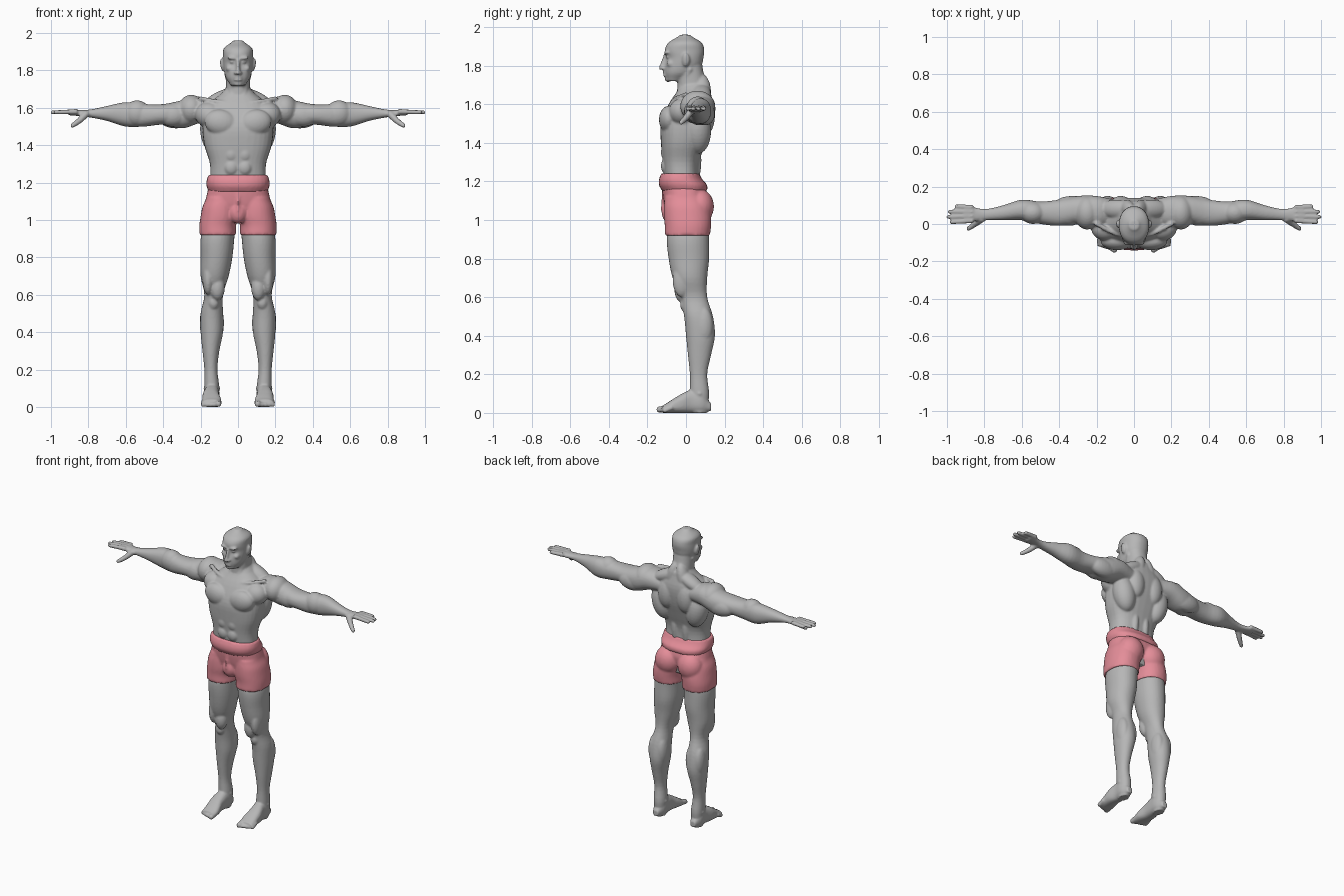
import bpy
import bmesh
import math
from mathutils import Matrix, Vector

start_cube = bpy.data.objects.get("Cube")
if start_cube:
    bpy.data.objects.remove(start_cube, do_unlink=True)


def material(name, colour):
    mat = bpy.data.materials.new(name)
    mat.use_nodes = True
    mat.diffuse_color = colour
    mat.node_tree.nodes["Principled BSDF"].inputs["Base Color"].default_value = colour
    return mat


def spline(rows, steps=4):
    """Smoothly interpolate the rows of a profile (Catmull-Rom)."""
    result = []
    for i in range(len(rows) - 1):
        before, start = rows[max(i - 1, 0)], rows[i]
        end, after = rows[i + 1], rows[min(i + 2, len(rows) - 1)]
        for step in range(steps):
            t = step / steps
            result.append([
                q + t / 2 * (r - p + t * (2 * p - 5 * q + 4 * r - s + t * (3 * (q - r) + s - p)))
                for p, q, r, s in zip(before, start, end, after)])
    return result + [list(rows[-1])]


def join_loops(bm, loops):
    """Join closed loops of vertices into a capped tube."""
    for low, high in zip(loops, loops[1:]):
        for j in range(len(low)):
            bm.faces.new((low[j - 1], low[j], high[j], high[j - 1]))
    bm.faces.new(loops[0])
    bm.faces.new(loops[-1])


def loft(bm, axis, start, end, rows, power=2.2, sides=32):
    """Evenly spaced sections; each row bounds a rounded section on the other two axes."""
    sections = spline(rows)
    loops = []
    for i, (a_low, a_high, b_low, b_high) in enumerate(sections):
        place = start + (end - start) * i / (len(sections) - 1)
        loop = []
        for j in range(sides):
            angle = math.tau * j / sides
            c, s = math.cos(angle), math.sin(angle)
            c = math.copysign(abs(c) ** (2 / power), c)
            s = math.copysign(abs(s) ** (2 / power), s)
            point = [(a_low + a_high + c * (a_high - a_low)) / 2,
                     (b_low + b_high + s * (b_high - b_low)) / 2]
            point.insert("xyz".index(axis), place)
            loop.append(bm.verts.new(point))
        loops.append(loop)
    join_loops(bm, loops)


def upright(bm, bottom, top, rows, power=2.2):
    """Symmetrical loft up the middle; rows hold half width, front and back."""
    loft(bm, "z", bottom, top, [(-half, half, front, back) for half, front, back in rows], power)


def blob(bm, centre, radii, tilt=0):
    """Ellipsoid; a positive tilt lowers its outer end."""
    matrix = (Matrix.Translation(centre)
              @ Matrix.Rotation(math.radians(tilt), 4, "Y")
              @ Matrix.Diagonal((*radii, 1)))
    bmesh.ops.create_uvsphere(bm, u_segments=24, v_segments=16, radius=1, matrix=matrix)


def tube(bm, points, start_radius, end_radius):
    """Round-ended tapering tube through a few points."""
    path = [Vector(point) for point in spline(points)]
    direction = path[-1] - path[0]
    side = direction.orthogonal().normalized()
    up = direction.cross(side).normalized()
    angles = [math.tau * j / 12 for j in range(12)]
    loops = []
    for i, point in enumerate(path):
        radius = start_radius + (end_radius - start_radius) * i / (len(path) - 1)
        loops.append([bm.verts.new(point + radius * (math.cos(angle) * side + math.sin(angle) * up))
                      for angle in angles])
    join_loops(bm, loops)
    blob(bm, path[-1], [end_radius] * 3)


def mirror_sides(bm):
    """Copy everything built so far to the right side."""
    copy = bmesh.ops.duplicate(bm, geom=bm.verts[:] + bm.edges[:] + bm.faces[:])["geom"]
    verts = [item for item in copy if isinstance(item, bmesh.types.BMVert)]
    bmesh.ops.scale(bm, vec=(-1, 1, 1), verts=verts)


def finish(bm, name, mat, voxel_size, smoothing):
    """Fuse the overlapping volumes into one smooth surface."""
    bmesh.ops.recalc_face_normals(bm, faces=bm.faces[:])
    mesh = bpy.data.meshes.new(name)
    bm.to_mesh(mesh)
    bm.free()
    mesh.materials.append(mat)
    mesh.shade_smooth()
    obj = bpy.data.objects.new(name, mesh)
    bpy.context.collection.objects.link(obj)
    fuse = obj.modifiers.new("fuse", "REMESH")
    fuse.mode = "VOXEL"
    fuse.voxel_size = voxel_size
    fuse.use_smooth_shade = True
    relax = obj.modifiers.new("relax", "SMOOTH")
    relax.factor = 0.5
    relax.iterations = smoothing


skin = material("grey skin", (0.47, 0.47, 0.47, 1))
cloth = material("pink cloth", (0.78, 0.27, 0.32, 1))
body = bmesh.new()

# Arm from inside the shoulder to the knuckles
loft(body, "x", .1, .9, [
    (0, .13, 1.53, 1.63), (-.02, .15, 1.52, 1.66), (0, .15, 1.49, 1.64),
    (-.01, .13, 1.51, 1.62), (0, .12, 1.5, 1.62), (.02, .13, 1.5, 1.63),
    (.02, .1, 1.53, 1.61), (.02, .08, 1.55, 1.59), (.01, .1, 1.56, 1.59)])
blob(body, (.25, .06, 1.59), (.07, .09, .08))
blob(body, (.35, .04, 1.56), (.08, .05, .06))
blob(body, (.33, .1, 1.55), (.1, .05, .06))
blob(body, (.54, .06, 1.57), (.07, .06, .07))

# Fingers spread evenly across the palm, then the thumb
for i, tip in enumerate((.95, .985, .992, .975)):
    across = .09 - .024 * i
    spread = .004 * (1 - i)
    tube(body, [(.86, across, 1.58), (tip, across + spread, 1.576)], .014, .011)
tube(body, [(.81, .03, 1.57), (.85, 0, 1.53), (.885, -.025, 1.505)], .02, .012)

# Leg from sole to hip
loft(body, "z", 0, 1, [
    (.11, .17, .03, .11), (.1, .18, .02, .12), (.11, .18, .02, .11), (.1, .19, .01, .13),
    (.08, .2, 0, .15), (.08, .2, -.01, .14), (.08, .18, -.03, .11), (.05, .2, -.07, .11),
    (.03, .2, -.09, .12), (.02, .2, -.1, .12), (.01, .18, -.09, .12)], power=2.1)
blob(body, (.13, 0, .56), (.03, .03, .04))
blob(body, (.11, -.02, .64), (.04, .04, .07))
blob(body, (.16, -.02, .69), (.03, .05, .09))
for calf in (.11, .17):
    blob(body, (calf, .09, .45), (.035, .05, .1))
    blob(body, (calf, .07, .1), [.015] * 3)

# Foot from heel to ball, then toes that shorten outward
loft(body, "y", .13, -.12, [
    (.12, .16, .01, .05), (.1, .18, 0, .11), (.1, .18, 0, .12),
    (.1, .19, 0, .1), (.09, .19, 0, .07), (.09, .19, 0, .04)], power=2.5)
for i in range(5):
    across = .105 + .02 * i
    radius = .017 if i == 0 else .013
    tube(body, [(across, -.07, .03), (across, .007 * i - .137, radius)], radius, radius)

# Chest, shoulder and back muscles
blob(body, (.09, -.09, 1.52), (.09, .05, .07), tilt=-12)
blob(body, (.15, -.02, 1.56), (.08, .07, .07), tilt=-15)
blob(body, (.09, .08, 1.65), (.11, .05, .04), tilt=25)
blob(body, (.07, .1, 1.54), (.06, .05, .1))
blob(body, (.13, .06, 1.46), (.07, .07, .12), tilt=12)
blob(body, (.04, .04, 1.31), (.03, .04, .13))
blob(body, (.04, .08, 1.66), (.04, .05, .1), tilt=-15)
tube(body, [(.02, -.06, 1.62), (.1, -.05, 1.63), (.2, 0, 1.65)], .012, .012)
tube(body, [(.02, -.05, 1.63), (.06, .02, 1.78)], .012, .014)

# Stomach muscles in even rows
for row in range(3):
    blob(body, (.036, -.106, 1.28 + .07 * row), (.036, .024, .04))

# Brow, eye, cheek, nostril and ear
blob(body, (.03, -.1, 1.866), (.03, .015, .009), tilt=-6)
blob(body, (.03, -.09, 1.846), (.015, .015, .01))
blob(body, (.045, -.075, 1.81), (.02, .025, .02))
blob(body, (.012, -.12, 1.786), (.01, .01, .008))
blob(body, (.085, 0, 1.83), (.01, .02, .035), tilt=8)
mirror_sides(body)

# Torso, neck, head and nose
upright(body, 1, 1.7, [
    (.12, -.07, .08), (.15, -.1, .1), (.15, -.11, .07), (.15, -.12, .07),
    (.18, -.13, .1), (.19, -.13, .13), (.18, -.09, .14), (.07, -.03, .12)], power=2.5)
upright(body, 1.6, 1.8, [(.07, -.05, .12), (.065, -.045, .105), (.065, -.05, .085)])
upright(body, 1.72, 1.96, [
    (.04, -.1, -.02), (.065, -.11, .04), (.075, -.11, .08), (.08, -.1, .09),
    (.08, -.11, .095), (.075, -.09, .08), (.025, -.03, .02)])
upright(body, 1.86, 1.78, [(.01, -.115, -.08), (.01, -.13, -.08), (.015, -.142, -.08)])

# Lips and chin
for lip in (1.75, 1.764):
    blob(body, (0, -.107, lip), (.023, .013, .006))
blob(body, (0, -.093, 1.73), (.025, .017, .015))
finish(body, "body", skin, voxel_size=.0065, smoothing=3)

# Shorts: legs, seat, hips, front and seam
shorts = bmesh.new()
loft(shorts, "z", .92, 1.12, [
    (.01, .207, -.11, .125), (.01, .207, -.11, .13), (0, .2, -.115, .13),
    (0, .19, -.115, .12), (0, .17, -.11, .1)])
blob(shorts, (.085, .07, 1.07), (.085, .075, .09))
mirror_sides(shorts)
upright(shorts, 1.02, 1.17, [
    (.1, -.09, .08), (.17, -.11, .1), (.17, -.12, .11), (.16, -.125, .1)], power=2.4)
blob(shorts, (0, -.08, 1.04), (.05, .046, .06))
tube(shorts, [(0, -.12, 1.15), (0, -.125, 1.05)], .006, .006)
finish(shorts, "shorts", cloth, voxel_size=.008, smoothing=3)

# Waistband
band = bmesh.new()
upright(band, 1.15, 1.24, [
    (.157, -.125, .11), (.168, -.14, .11), (.168, -.14, .085), (.16, -.13, .07)], power=2.4)
finish(band, "waistband", cloth, voxel_size=.008, smoothing=2)
